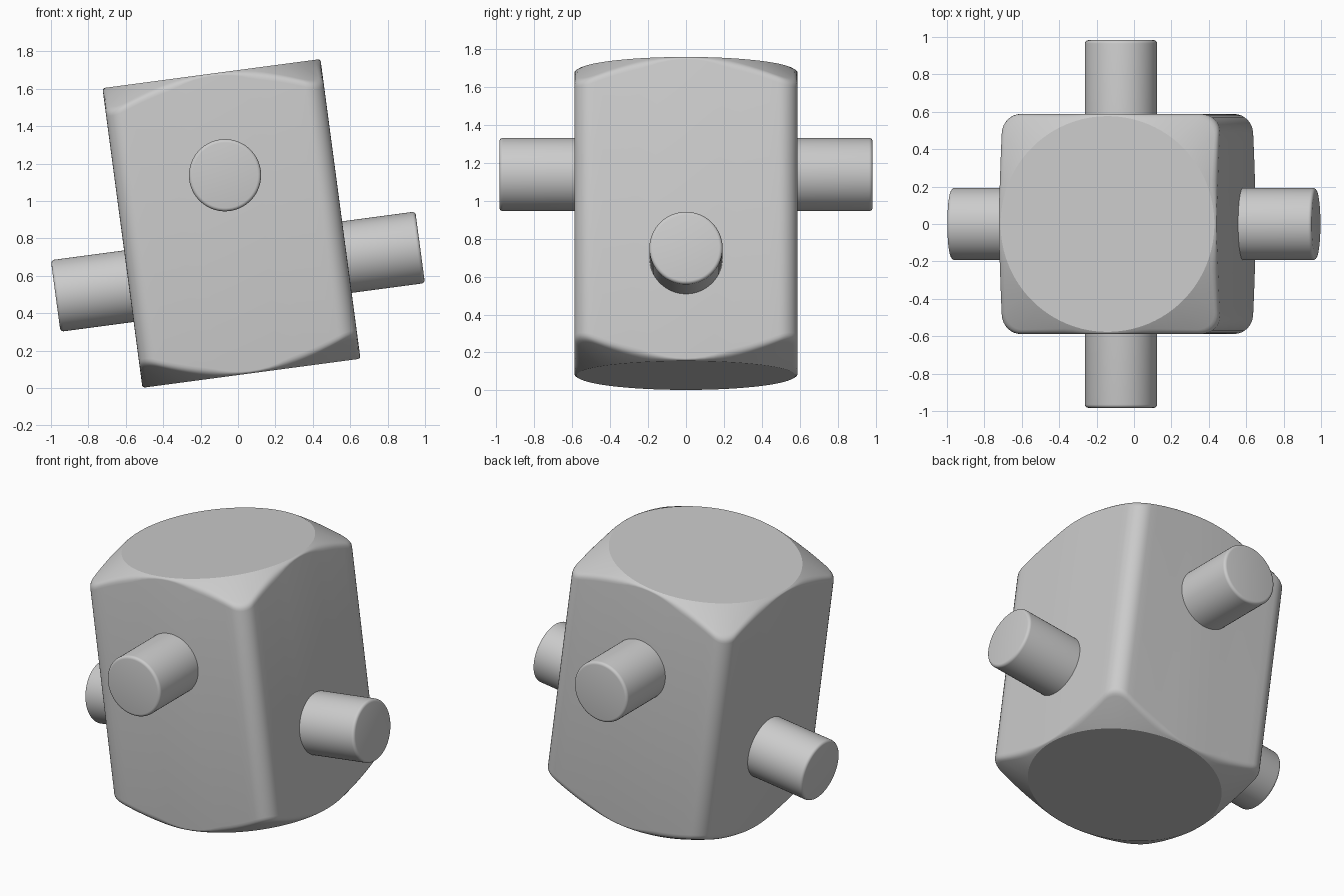
import bpy
import bmesh
from math import radians, sin, cos, pi, hypot, tan
from mathutils import Matrix

cube = bpy.data.objects.get("Cube")
if cube:
    bpy.data.objects.remove(cube, do_unlink=True)

HALF_W = 0.588      # half width of the square block
HALF_H = 0.808      # half height of the block
CORNER = 0.10       # rounding of the four long edges
CAP_R = 0.577       # radius of the flat round end
PIN_R, PIN_HALF, PIN_OFFSET = 0.193, 0.983, 0.26
TILT = Matrix.Translation((-0.035, 0, 0.88)) @ Matrix.Rotation(radians(-7.6), 4, 'Y')

grey = bpy.data.materials.new("light_grey")
grey.use_nodes = True
colour = (0.6, 0.6, 0.6, 1)
grey.diffuse_color = colour
grey.node_tree.nodes["Principled BSDF"].inputs["Base Color"].default_value = colour


def finish(name, bm, matrix):
    """Turn a bmesh into a tilted, smooth-shaded object."""
    bmesh.ops.recalc_face_normals(bm, faces=bm.faces[:])
    mesh = bpy.data.meshes.new(name)
    bm.to_mesh(mesh)
    bm.free()
    mesh.materials.append(grey)
    obj = bpy.data.objects.new(name, mesh)
    obj.matrix_world = TILT @ matrix
    bpy.context.collection.objects.link(obj)
    bpy.ops.object.select_all(action='DESELECT')
    obj.select_set(True)
    bpy.context.view_layer.objects.active = obj
    bpy.ops.object.shade_smooth_by_angle(angle=radians(25))
    return obj


def rounded_square(arc_steps=8, flat_steps=20):
    """Outline of the block, as (x, y) points."""
    inner = HALF_W - CORNER
    points = []
    for side in range(4):
        c, s = cos(side * pi / 2), sin(side * pi / 2)
        quarter = [(HALF_W, inner * (2 * i / flat_steps - 1)) for i in range(flat_steps)]
        for i in range(arc_steps):
            a = pi / 2 * i / arc_steps
            quarter.append((inner + CORNER * cos(a), inner + CORNER * sin(a)))
        points += [(x * c - y * s, x * s + y * c) for x, y in quarter]
    return points


def end_profile(r):
    """Radius and height from the side, over a soft edge and cone, to the flat end."""
    slope = tan(radians(30))
    z = HALF_H - (r - CAP_R) * slope
    f = min(0.03, (r - CAP_R) * 0.6)
    soft = []
    for i in range(5):
        t = i / 4
        soft.append((r - f * t * t, z - f * (1 - t) ** 2 + f * slope * t * t))
    return soft + [(CAP_R, HALF_H)]


# Block: square prism with both ends turned to a cone, like a nut
bm = bmesh.new()
columns = []
for x, y in rounded_square():
    r = hypot(x, y)
    top = end_profile(r)
    profile = [(q, -z) for q, z in reversed(top)] + top
    columns.append([bm.verts.new((x / r * q, y / r * q, z)) for q, z in profile])
for a, b in zip(columns, columns[1:] + columns[:1]):
    for i in range(len(a) - 1):
        bm.faces.new((a[i], b[i], b[i + 1], a[i + 1]))
bm.faces.new([c[0] for c in columns])
bm.faces.new([c[-1] for c in columns])
finish("block", bm, Matrix.Identity(4))


# Pins: two crossing rods with softened ends
def pin(name, axis, height):
    bm = bmesh.new()
    bmesh.ops.create_cone(bm, cap_ends=True, segments=64, radius1=PIN_R,
                          radius2=PIN_R, depth=2 * PIN_HALF)
    rims = [e for e in bm.edges if abs(e.verts[0].co.z - e.verts[1].co.z) < 0.001]
    bmesh.ops.bevel(bm, geom=rims, offset=0.018, segments=4, profile=0.5, affect='EDGES')
    finish(name, bm, Matrix.Translation((0, 0, height)) @ Matrix.Rotation(pi / 2, 4, axis))


pin("front_to_back_pin", 'X', PIN_OFFSET)
pin("side_to_side_pin", 'Y', -PIN_OFFSET)
